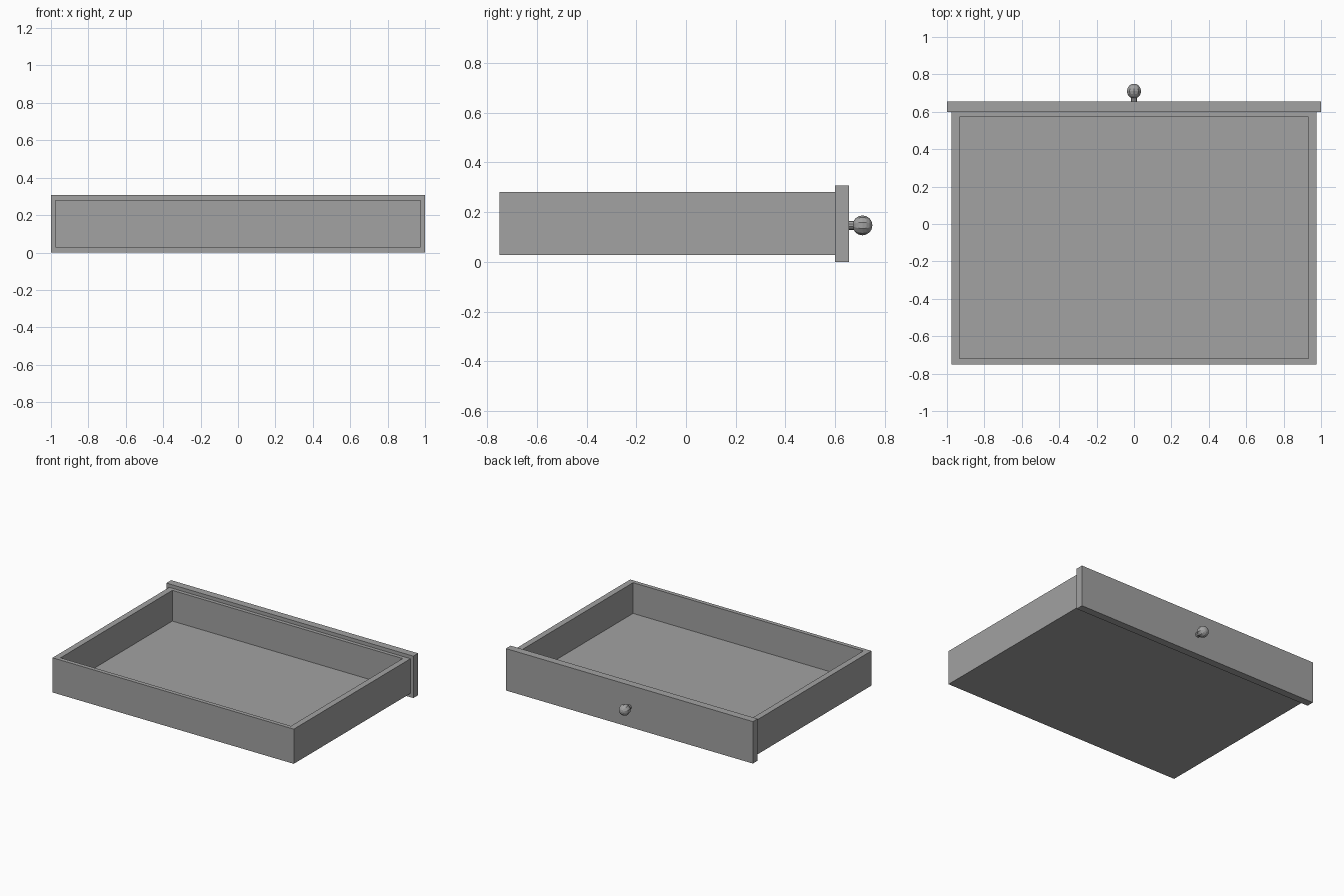
import bpy
import bmesh
from math import radians
from mathutils import Matrix, Vector

cube = bpy.data.objects.get("Cube")
if cube:
    bpy.data.objects.remove(cube, do_unlink=True)

# One grey for everything
grey = bpy.data.materials.new("grey")
grey.use_nodes = True
color = (0.36, 0.36, 0.36, 1)
grey.diffuse_color = color
grey.node_tree.nodes["Principled BSDF"].inputs["Base Color"].default_value = color


def finish(name, bm):
    mesh = bpy.data.meshes.new(name)
    bmesh.ops.recalc_face_normals(bm, faces=bm.faces)
    bm.to_mesh(mesh)
    bm.free()
    mesh.materials.append(grey)
    obj = bpy.data.objects.new(name, mesh)
    bpy.context.collection.objects.link(obj)
    return obj


def box(low, high):
    low, high = Vector(low), Vector(high)
    bm = bmesh.new()
    bmesh.ops.create_cube(bm, size=1)
    bmesh.ops.scale(bm, vec=high - low, verts=bm.verts)
    bmesh.ops.translate(bm, vec=(low + high) / 2, verts=bm.verts)
    return bm


# Open tray: the top face is inset to make the rim, then sunk to the floor
tray = box((-0.977, -0.75, 0.028), (0.977, 0.6, 0.282))
top = max(tray.faces, key=lambda f: f.calc_center_median().z)
floor = bmesh.ops.extrude_discrete_faces(tray, faces=[top])["faces"][0]
for v in floor.verts:
    v.co.x = 0.933 if v.co.x > 0 else -0.933
    v.co.y = 0.573 if v.co.y > 0 else -0.72
well = bmesh.ops.extrude_discrete_faces(tray, faces=[floor])["faces"][0]
bmesh.ops.translate(tray, vec=(0, 0, -0.225), verts=well.verts)
finish("drawer_tray", tray)

# Overhanging face panel
finish("face_panel", box((-1, 0.6, 0), (1, 0.655, 0.307)))

# Knob and its stem, both turned to point along y
turn = Matrix.Rotation(radians(-90), 4, "X")
knob = bmesh.new()
bmesh.ops.create_uvsphere(
    knob, u_segments=10, v_segments=8, radius=0.04,
    matrix=Matrix.Translation((0, 0.71, 0.147)) @ turn)
finish("knob", knob)

stem = bmesh.new()
bmesh.ops.create_cone(
    stem, cap_ends=True, segments=10, radius1=0.018, radius2=0.018, depth=0.04,
    matrix=Matrix.Translation((0, 0.67, 0.147)) @ turn)
finish("knob_stem", stem)
